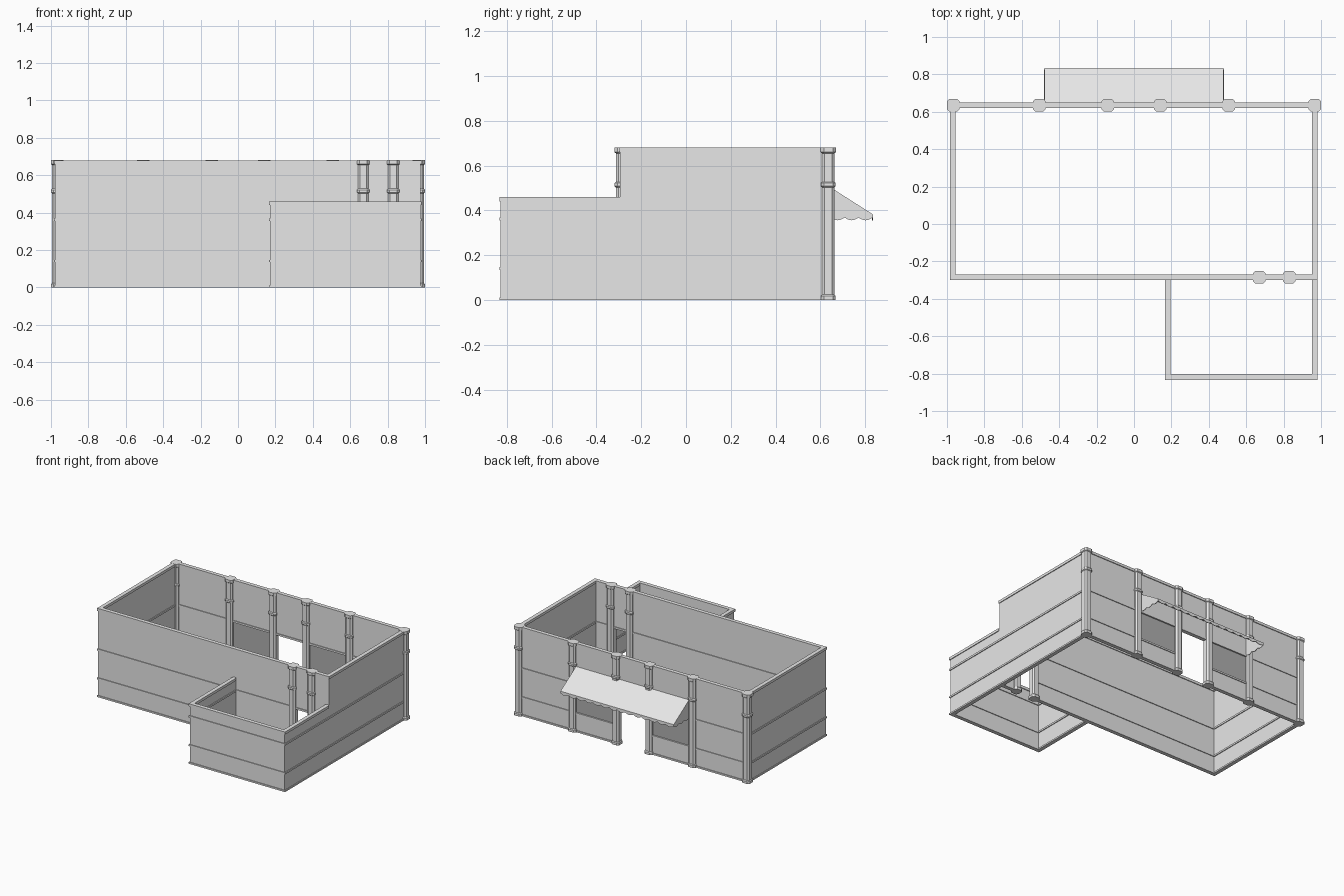
import bpy, bmesh, math
from mathutils import Vector

cube = bpy.data.objects.get("Cube")
if cube:
    bpy.data.objects.remove(cube)


def material(name, value):
    mat = bpy.data.materials.new(name)
    mat.use_nodes = True
    colour = (value, value, value, 1)
    mat.diffuse_color = colour
    mat.node_tree.nodes["Principled BSDF"].inputs["Base Color"].default_value = colour
    return mat


PLASTER = material("light grey plaster", 0.8)
PANE = material("dark grey pane", 0.44)
WALL_T, TRIM_T, DOOR_H = 0.018, 0.03, 0.355


def finish(name, bm, mat):
    bmesh.ops.recalc_face_normals(bm, faces=bm.faces)
    mesh = bpy.data.meshes.new(name)
    bm.to_mesh(mesh)
    bm.free()
    mesh.materials.append(mat)
    obj = bpy.data.objects.new(name, mesh)
    bpy.context.collection.objects.link(obj)
    return obj


def box(bm, lo, hi):
    lo, hi = Vector(lo), Vector(hi)
    for v in bmesh.ops.create_cube(bm, size=1)["verts"]:
        v.co = (lo + hi) / 2 + Vector(a * b for a, b in zip(v.co, hi - lo))


def slab(bm, axis, at, a, b, z0, z1, thick):
    """Box running along an axis from a to b, centred across on 'at'."""
    h = thick / 2
    if axis == "x":
        box(bm, (a, at - h, z0), (b, at + h, z1))
    else:
        box(bm, (at - h, a, z0), (at + h, b, z1))


def wall(name, axis, at, a, b, height, openings=()):
    """Wall with trim on both sides; openings are (start, end, bottom, top)."""
    grow = 1 if axis == "x" else -1
    bm = bmesh.new()
    w0, w1 = a - grow * WALL_T / 2, b + grow * WALL_T / 2
    cursor = w0
    for s, e, z0, z1 in openings:
        slab(bm, axis, at, cursor, s, 0, height, WALL_T)
        if z0 > 0:
            slab(bm, axis, at, s, e, 0, z0, WALL_T)
        slab(bm, axis, at, s, e, z1, height, WALL_T)
        cursor = e
    slab(bm, axis, at, cursor, w1, 0, height, WALL_T)
    finish(name, bm, PLASTER)

    # Base, sill, lintel and coping trims, broken at doorways
    bm = bmesh.new()
    t0, t1 = a - grow * TRIM_T / 2, b + grow * TRIM_T / 2
    for z0, z1 in ((0, 0.012), (0.135, 0.148), (0.355, 0.369), (height - 0.02, height)):
        cursor = t0
        for s, e, bottom, top in openings:
            if bottom < z1 and top > z0 and bottom == 0:
                slab(bm, axis, at, cursor, s, z0, z1, TRIM_T)
                cursor = e
        slab(bm, axis, at, cursor, t1, z0, z1, TRIM_T)
    finish(name + "_trim", bm, PLASTER)


# Main hall and lower side wing
LEFT, RIGHT, BACK, FRONT = 0.966, -0.969, 0.635, -0.285
WING_X, WING_Y = 0.18, -0.818
TOP, LOW = 0.68, 0.46
windows = [(-0.48, -0.16, 0.148, 0.355), (0.16, 0.48, 0.148, 0.355)]
wall("back_wall", "x", BACK, RIGHT, LEFT, TOP,
     [windows[0], (-0.118, 0.118, 0, DOOR_H), windows[1]])
wall("front_wall", "x", FRONT, RIGHT, LEFT, TOP, [(0.69, 0.81, 0, DOOR_H)])
wall("right_wall", "y", RIGHT, FRONT, BACK, TOP)
wall("left_wall", "y", LEFT, FRONT, BACK, TOP)
wall("wing_front_wall", "x", WING_Y, WING_X, LEFT, LOW)
wall("wing_right_wall", "y", WING_X, WING_Y, FRONT, LOW)
wall("wing_left_wall", "y", LEFT, WING_Y, FRONT, LOW)

# Shop window panes
for side, (s, e, z0, z1) in zip(("right", "left"), windows):
    bm = bmesh.new()
    slab(bm, "x", BACK, s, e, z0, z1, 0.008)
    finish(side + "_window_pane", bm, PANE)


# Pillars with chamfered corners, foot, collar and cap
PROFILE = [(0.033, 0), (0.033, 0.018), (0.028, 0.024), (0.028, 0.503),
           (0.033, 0.508), (0.033, 0.522), (0.028, 0.528), (0.028, 0.655),
           (0.034, 0.66), (0.034, TOP + 0.001)]


def pillar(name, x, y):
    bm = bmesh.new()
    rings = []
    for r, z in PROFILE:
        c = r * 0.6
        corners = [(r, -c), (r, c), (c, r), (-c, r), (-r, c), (-r, -c), (-c, -r), (c, -r)]
        rings.append([bm.verts.new((x + px, y + py, z)) for px, py in corners])
    for low, high in zip(rings, rings[1:]):
        for i in range(8):
            j = (i + 1) % 8
            bm.faces.new((low[i], low[j], high[j], high[i]))
    bm.faces.new(rings[0])
    bm.faces.new(rings[-1])
    finish(name, bm, PLASTER)


for side, sign in (("left", 1), ("right", -1)):
    pillar(side + "_corner_pillar", sign * 0.966, BACK)
    pillar(side + "_window_pillar", sign * 0.507, BACK)
    pillar(side + "_door_pillar", sign * 0.14, BACK)
pillar("inner_door_pillar_left", 0.83, FRONT)
pillar("inner_door_pillar_right", 0.67, FRONT)


# Awning: sloping sheet, scalloped sides and valance
HALF, Y0, Y1, Z_HIGH, Z_LOW, HEM = 0.478, 0.646, 0.832, 0.5, 0.382, 0.368


def scallops(start, end, count, steps=6):
    """Points along a wavy hem from start to end, as (position, height)."""
    n = count * steps
    return [(start + (end - start) * i / n,
             HEM - 0.012 * abs(math.sin(math.pi * i / steps))) for i in range(n + 1)]


bm = bmesh.new()
sheet = [(-HALF, Y0, Z_HIGH), (HALF, Y0, Z_HIGH), (HALF, Y1, Z_LOW), (-HALF, Y1, Z_LOW)]
bm.faces.new([bm.verts.new(p) for p in sheet])
valance = [(HALF, Y1, Z_LOW), (-HALF, Y1, Z_LOW)]
valance += [(x, Y1, z) for x, z in scallops(-HALF, HALF, 14)]
bm.faces.new([bm.verts.new(p) for p in valance])
for x in (-HALF, HALF):
    cheek = [(x, Y1, Z_LOW), (x, Y0, Z_HIGH)]
    cheek += [(x, y, z) for y, z in scallops(Y0, Y1, 3)]
    bm.faces.new([bm.verts.new(p) for p in cheek])
bmesh.ops.remove_doubles(bm, verts=bm.verts, dist=0.0005)
awning = finish("awning", bm, PLASTER)
solid = awning.modifiers.new("cloth thickness", "SOLIDIFY")
solid.thickness = 0.004
solid.offset = 0
